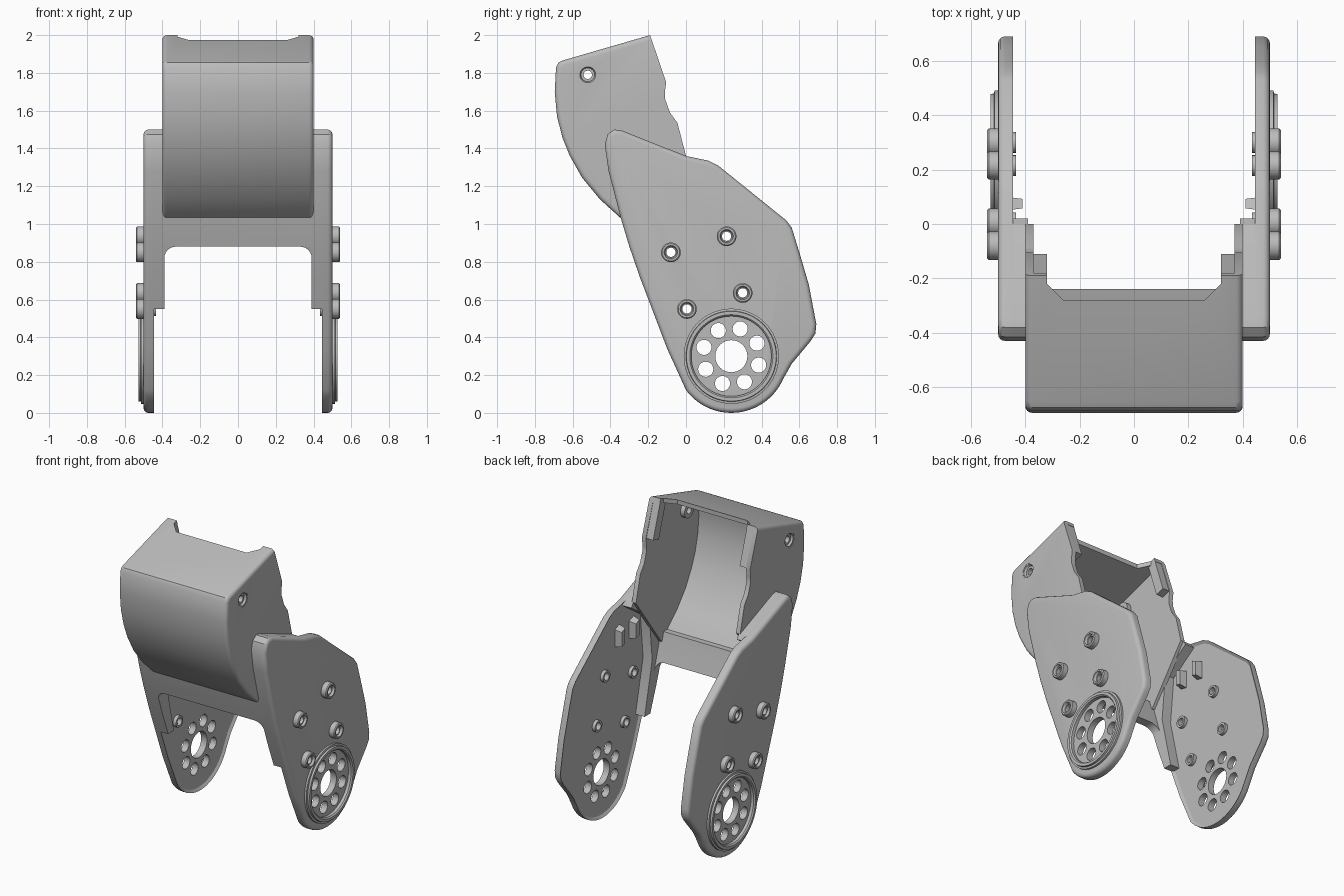
import bpy, bmesh, math
from mathutils import Matrix, Vector

if "Cube" in bpy.data.objects:
    bpy.data.objects.remove(bpy.data.objects["Cube"], do_unlink=True)

grey = bpy.data.materials.new("satin_grey")
grey.use_nodes = True
COLOR = (0.5, 0.5, 0.5, 1)
grey.diffuse_color = COLOR
grey.node_tree.nodes["Principled BSDF"].inputs["Base Color"].default_value = COLOR


def to_object(name, bm):
    bmesh.ops.recalc_face_normals(bm, faces=bm.faces)
    mesh = bpy.data.meshes.new(name)
    bm.to_mesh(mesh)
    bm.free()
    obj = bpy.data.objects.new(name, mesh)
    bpy.context.collection.objects.link(obj)
    return obj


def prism(points, lo, hi, axis=0):
    """Extrude a flat outline along an axis; returns the bmesh."""
    bm = bmesh.new()
    place = lambda t, p: Vector([(t, p[0], p[1]), (p[0], t, p[1]), (p[0], p[1], t)][axis])
    rings = [[bm.verts.new(place(t, p)) for p in points] for t in (lo, hi)]
    for ring in rings:
        bm.faces.new(ring)
    n = len(points)
    for i in range(n):
        j = (i + 1) % n
        bm.faces.new((rings[0][i], rings[0][j], rings[1][j], rings[1][i]))
    bmesh.ops.recalc_face_normals(bm, faces=bm.faces)
    return bm


def cap(bm, x):
    """The end face of a prism lying at x."""
    return max((f for f in bm.faces if abs(f.calc_center_median().x - x) < 1e-4
                and abs(f.normal.x) > 0.9), key=lambda f: f.calc_area())


def round_edges(bm, edges, width):
    bmesh.ops.bevel(bm, geom=edges, offset=width, segments=4, profile=0.5,
                    affect='EDGES', clamp_overlap=True)


def rods(specs, lo, hi, steps=32):
    """Cylinders along x, each given as (y, z, radius)."""
    bm = bmesh.new()
    for y, z, r in specs:
        m = Matrix.Translation(((lo + hi) / 2, y, z)) @ Matrix.Rotation(math.pi / 2, 4, 'Y')
        bmesh.ops.create_cone(bm, cap_ends=True, segments=steps, radius1=r,
                              radius2=r, depth=hi - lo, matrix=m)
    return bm


def lathe(name, centers, profile, steps=40):
    """Spin a closed (radius, x) profile about x at each centre."""
    bm = bmesh.new()
    for y, z in centers:
        rings = []
        for i in range(steps):
            a = 2 * math.pi * i / steps
            rings.append([bm.verts.new((x, y + r * math.cos(a), z + r * math.sin(a)))
                          for r, x in profile])
        n = len(profile)
        for i in range(steps):
            a, b = rings[i], rings[(i + 1) % steps]
            for k in range(n):
                m = (k + 1) % n
                bm.faces.new((a[k], b[k], b[m], a[m]))
    return to_object(name, bm)


def finish(obj, cutters=(), mirror=True):
    """Apply cuts and mirroring, then colour and shade."""
    for c in cutters:
        mod = obj.modifiers.new("cut", 'BOOLEAN')
        mod.operation, mod.solver, mod.object = 'DIFFERENCE', 'EXACT', c
    if mirror:
        obj.modifiers.new("mirror", 'MIRROR').use_mirror_merge = False
    bpy.context.view_layer.update()
    dg = bpy.context.evaluated_depsgraph_get()
    mesh = bpy.data.meshes.new_from_object(obj.evaluated_get(dg))
    obj.modifiers.clear()
    obj.data = mesh
    mesh.materials.clear()
    mesh.materials.append(grey)
    for c in cutters:
        bpy.data.objects.remove(c, do_unlink=True)
    bpy.ops.object.select_all(action='DESELECT')
    obj.select_set(True)
    bpy.context.view_layer.objects.active = obj
    bpy.ops.object.shade_smooth_by_angle(angle=math.radians(30))


HUB = (0.24, 0.30)
BOLTS = [(-0.08, 0.85), (0.215, 0.935), (0.30, 0.635), (0.005, 0.55)]
FRONT_EDGE = [(-0.43, 1.42), (-0.41, 1.28), (-0.345, 1.03), (-0.3, 0.88),
              (-0.245, 0.72), (-0.18, 0.55)]


def around(center, radius, degrees):
    a = math.radians(degrees)
    return (center[0] + radius * math.cos(a), center[1] + radius * math.sin(a))


# Side plates: rounded outer rim, shallow recess inside, drilled holes
outline = FRONT_EDGE + [(-0.1, 0.34)]
outline += [around(HUB, 0.3, d) for d in range(217, 342, 6)]
outline += [(0.56, 0.26), (0.66, 0.38), (0.685, 0.42), (0.69, 0.47), (0.65, 0.68),
            (0.6, 0.85), (0.56, 0.98), (0.53, 1.02), (0.17, 1.31), (0.12, 1.335),
            (0, 1.36), (-0.34, 1.495), (-0.38, 1.5), (-0.415, 1.475)]
bm = prism(outline, 0.445, 0.5)
round_edges(bm, list(cap(bm, 0.5).edges), 0.025)
bmesh.ops.inset_region(bm, faces=[cap(bm, 0.445)], thickness=0.018, depth=0)
floor = cap(bm, 0.445)
bmesh.ops.translate(bm, verts=list(floor.verts), vec=(0.012, 0, 0))
plate = to_object("side_plates", bm)
holes = [(*HUB, 0.085)] + [(*around(HUB, 0.152, 27 + 45 * k), 0.04) for k in range(8)]
holes += [(y, z, 0.024) for y, z in BOLTS]
finish(plate, [to_object("plate_drill", rods(holes, 0.3, 0.7))])

# Thickened front shoulder joining plate and housing
shoulder = FRONT_EDGE + [(-0.12, 0.55), (-0.2, 0.9), (-0.17, 1.2), (0.02, 1.33),
                         (0, 1.36), (-0.34, 1.495), (-0.38, 1.5), (-0.415, 1.475)]
finish(to_object("shoulders", prism(shoulder, 0.39, 0.47)))

# Cross bridge with a rounded arch below it
strip = [(-0.352, 1.06)] + FRONT_EDGE[2:]
strip += [(y + 0.06, z) for y, z in reversed(strip)]
arch = [(-0.39, 0.4)] + [around((-0.33, 0.82), 0.06, d) for d in range(180, 89, -15)]
arch += [(-x, z) for x, z in reversed(arch)]
bridge = to_object("bridge", prism(strip, -0.47, 0.47))
finish(bridge, [to_object("arch_cut", prism(arch, -1, 1, 1))], mirror=False)

# Curved housing, hollow and open to the back
shell = [(-0.19, 2.0), (-0.655, 1.865), (-0.675, 1.855), (-0.688, 1.83), (-0.695, 1.7),
         (-0.683, 1.57), (-0.655, 1.46), (-0.615, 1.36), (-0.55, 1.245), (-0.455, 1.13),
         (-0.35, 1.035), (-0.27, 1.0), (0, 1.36), (-0.045, 1.535), (-0.085, 1.59),
         (-0.11, 1.66), (-0.112, 1.7), (-0.105, 1.75)]
bm = prism(shell, -0.4, 0.4)
rim = []
for side in (-0.4, 0.4):
    for e in cap(bm, side).edges:
        mid = (e.verts[0].co + e.verts[1].co) / 2
        if mid.y < -0.2 and mid.z > 1.05:
            rim.append(e)
round_edges(bm, rim, 0.025)
housing = to_object("housing", bm)
hollow = [(-0.64, 1.84), (-0.665, 1.7), (-0.653, 1.575), (-0.627, 1.47), (-0.588, 1.375),
          (-0.525, 1.263), (-0.435, 1.155), (-0.33, 1.06), (-0.25, 0.9), (0.1, 0.9),
          (0.1, 2.055)]
notch = [(0.26, -0.28), (0.32, -0.22), (0.32, 0.1)]
notch += [(-x, y) for x, y in reversed(notch)]
PIVOT = (-0.52, 1.79)
finish(housing, [to_object("hollow_cut", prism(hollow, -0.37, 0.37)),
                 to_object("notch_cut", prism(notch, 1.9, 2.2, 2)),
                 to_object("pivot_drill", rods([(*PIVOT, 0.05)], -0.6, 0.6))], mirror=False)

# Recessed pivot bushings in the housing walls
finish(lathe("pivot_bushings", [PIVOT],
             [(0.022, 0.34), (0.05, 0.34), (0.05, 0.398), (0.042, 0.398),
              (0.036, 0.385), (0.022, 0.385)]))

# Locking tabs on the back upper corners
tab = [(-0.25, 1.975), (-0.19, 1.995), (-0.11, 1.752), (-0.17, 1.735)]
finish(to_object("housing_tabs", prism(tab, 0.32, 0.385)))

# Raised hub rings
finish(lathe("hub_rings", [HUB],
             [(0.212, 0.49), (0.252, 0.49), (0.252, 0.513), (0.24, 0.515),
              (0.238, 0.528), (0.22, 0.528), (0.212, 0.52)], 64))

# Bolt bosses outside and their sleeves inside
finish(lathe("bolt_bosses", BOLTS,
             [(0.024, 0.48), (0.052, 0.48), (0.052, 0.534), (0.046, 0.54),
              (0.036, 0.54), (0.03, 0.525), (0.024, 0.525)]))
finish(lathe("bolt_sleeves", BOLTS,
             [(0.024, 0.47), (0.038, 0.47), (0.038, 0.435), (0.024, 0.435)]))

# Small clip pegs on the inner faces
for name, y in (("front_clip", -0.1), ("back_clip", 0.05)):
    bm = prism([(y, 1.09), (y + 0.05, 1.08), (y + 0.05, 1.2), (y, 1.22)], 0.41, 0.47)
    tip = cap(bm, 0.41)
    bmesh.ops.scale(bm, verts=list(tip.verts), vec=(1, 0.7, 0.8),
                    space=Matrix.Translation(-tip.calc_center_median()))
    finish(to_object(name, bm))
